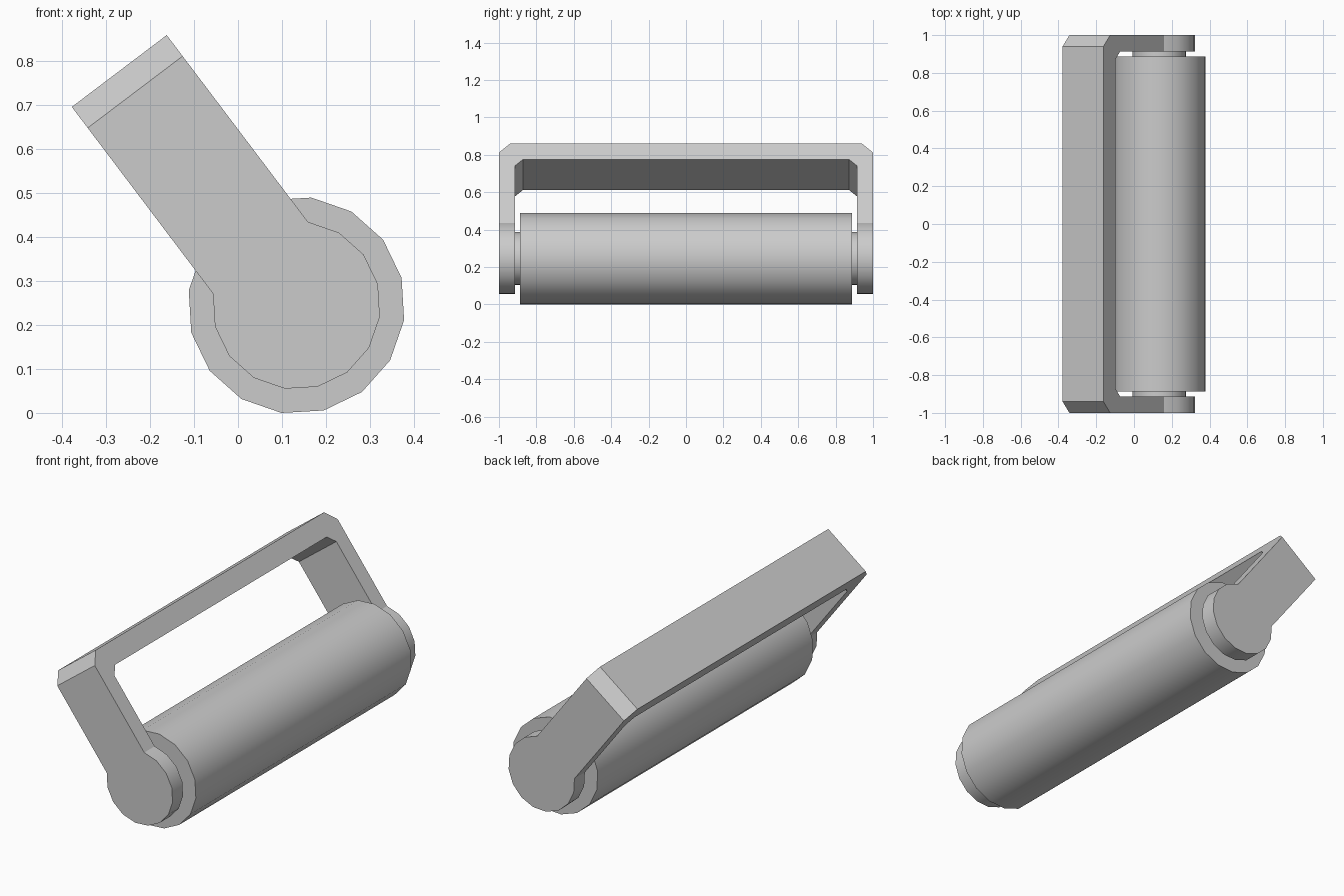
import bpy, bmesh
from math import cos, sin, radians, pi

if "Cube" in bpy.data.objects:
    bpy.data.objects.remove(bpy.data.objects["Cube"])

A = radians(127.1)        # tilt of the handle
CX, CZ = 0.133, 0.245     # roller axis
SIDES = 16
R_END = 0.1916            # rounded arm end
HALF = R_END * cos(pi / 4)  # half the frame depth


def place(u, y, v):
    """u runs along the arm from the axis, v across its depth."""
    return (CX + u * cos(A) - v * sin(A), y, CZ + u * sin(A) + v * cos(A))


def ring(bm, pts):
    return [bm.verts.new(place(*p)) for p in pts]


def bridge(bm, a, b, skip=()):
    n = len(a)
    for i in range(n):
        if i not in skip:
            bm.faces.new((a[i], a[(i + 1) % n], b[(i + 1) % n], b[i]))


def finish(bm, name):
    bmesh.ops.remove_doubles(bm, verts=bm.verts, dist=0.0005)
    bmesh.ops.recalc_face_normals(bm, faces=bm.faces)
    me = bpy.data.meshes.new(name)
    bm.to_mesh(me)
    bm.free()
    ob = bpy.data.objects.new(name, me)
    bpy.context.collection.objects.link(ob)
    bpy.ops.object.select_all(action='DESELECT')
    ob.select_set(True)
    bpy.context.view_layer.objects.active = ob
    bpy.ops.object.shade_smooth_by_angle(angle=radians(30))


# Roller with a short axle stub at each end
bm = bmesh.new()
profile = [(-0.914, 0.143), (-0.887, 0.143), (-0.887, 0.2474),
           (0.887, 0.2474), (0.887, 0.143), (0.914, 0.143)]
rings = [ring(bm, [(r * cos(2 * pi * i / SIDES), y, r * sin(2 * pi * i / SIDES))
                   for i in range(SIDES)]) for y, r in profile]
for a, b in zip(rings, rings[1:]):
    bridge(bm, a, b)
bm.faces.new(rings[0])
bm.faces.new(rings[-1])
finish(bm, "roller")

# U-shaped frame: chamfered profile, left open where the round ends attach
bm = bmesh.new()
OUT, INN, TOP, BAR, C, D = 1.0, 0.914, 0.6686, 0.562, 0.06, 0.042
half = [(HALF, INN), (HALF, OUT), (TOP - C, OUT), (TOP, OUT - C)]
inner = [(BAR, INN - D), (BAR - D, INN)]
prof = (half + [(u, -y) for u, y in reversed(half)]
        + [(u, -y) for u, y in reversed(inner)] + inner)
a, b = (ring(bm, [(u, y, v) for u, y in prof]) for v in (-HALF, HALF))
bridge(bm, a, b, skip=(0, 6))
bm.faces.new(a)
bm.faces.new(b)

# Round arm ends, open on the side that meets the arm
angles = [pi / 4 + 2 * pi * i / SIDES for i in range(13)]
for s in (-1, 1):
    a, b = (ring(bm, [(R_END * cos(t), s * y, R_END * sin(t)) for t in angles])
            for y in (INN, OUT))
    bridge(bm, a, b, skip=(12,))
    bm.faces.new(a)
    bm.faces.new(b)
finish(bm, "handle_frame")
